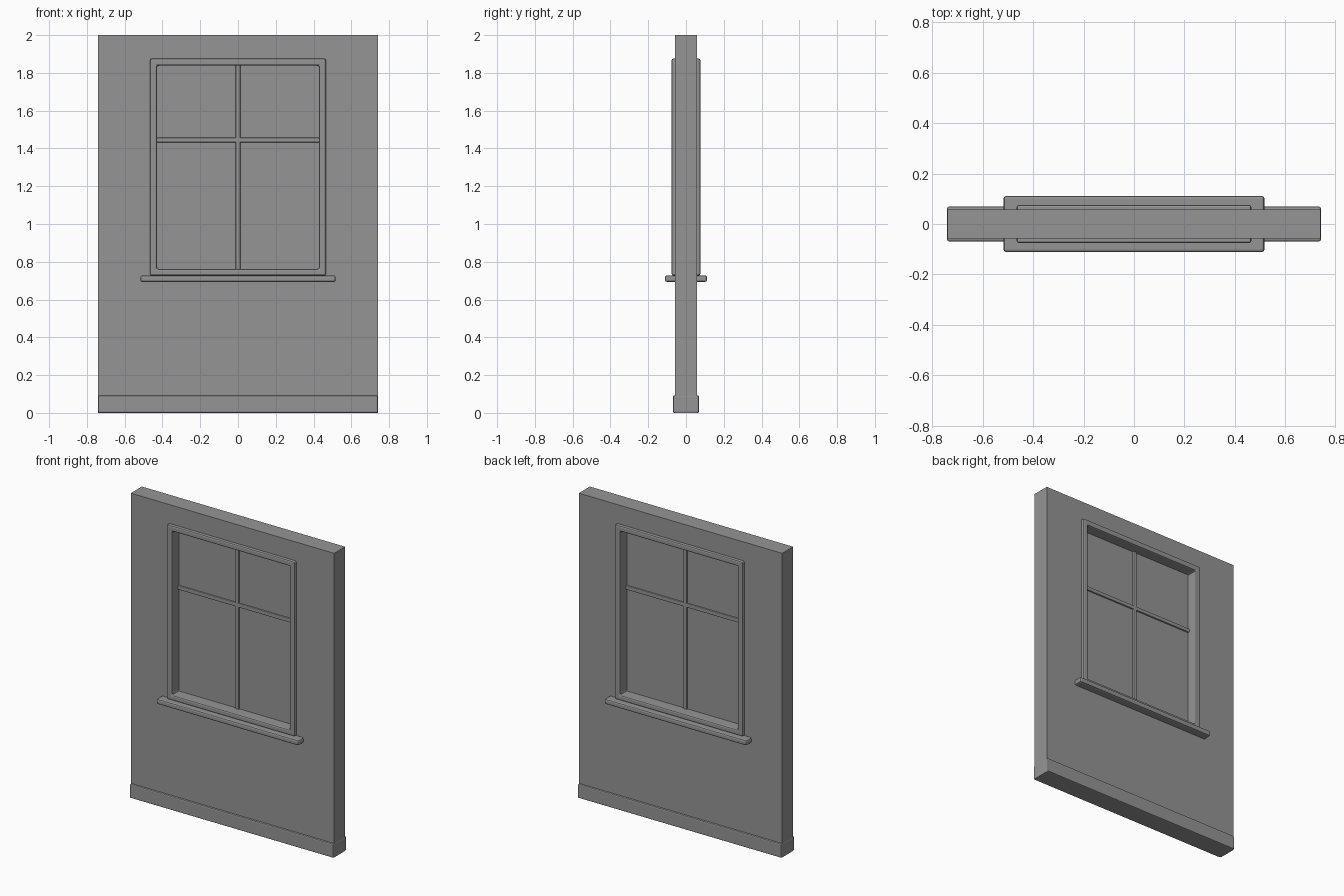
import bpy
import bmesh

cube = bpy.data.objects.get("Cube")
if cube:
    bpy.data.objects.remove(cube, do_unlink=True)

# One plain grey for every part
grey = bpy.data.materials.new("plain_grey")
grey.use_nodes = True
colour = (0.3, 0.3, 0.3, 1)
grey.diffuse_color = colour
grey.node_tree.nodes["Principled BSDF"].inputs["Base Color"].default_value = colour


def finish(name, bm, bevel):
    bmesh.ops.recalc_face_normals(bm, faces=bm.faces[:])
    mesh = bpy.data.meshes.new(name)
    bm.to_mesh(mesh)
    bm.free()
    mesh.materials.append(grey)
    obj = bpy.data.objects.new(name, mesh)
    bpy.context.collection.objects.link(obj)
    if bevel:
        mod = obj.modifiers.new("rounded_edges", "BEVEL")
        mod.width = bevel
        mod.segments = 2
        mod.limit_method = "ANGLE"
    return obj


def box(name, half_x, half_y, z0, z1, bevel=0):
    bm = bmesh.new()
    bmesh.ops.create_cube(bm, size=1)
    for v in bm.verts:
        v.co.x *= 2 * half_x
        v.co.y *= 2 * half_y
        v.co.z = z0 if v.co.z < 0 else z1
    return finish(name, bm, bevel)


def ring(name, outer, inner, half_y, bevel=0):
    """Rectangular slab with a rectangular hole; rects are (half_x, z0, z1)."""
    bm = bmesh.new()

    def loop(rect, y):
        hx, z0, z1 = rect
        return [bm.verts.new((x, y, z)) for x, z in
                ((-hx, z0), (hx, z0), (hx, z1), (-hx, z1))]

    loops = [loop(outer, -half_y), loop(inner, -half_y),
             loop(inner, half_y), loop(outer, half_y)]
    for a, b in zip(loops, loops[1:] + loops[:1]):
        for i in range(4):
            j = (i + 1) % 4
            bm.faces.new((a[i], a[j], b[j], b[i]))
    return finish(name, bm, bevel)


# Wall with window opening, and baseboard wrapped around its foot
ring("wall", (0.74, 0, 2), (0.448, 0.745, 1.858), 0.057)
box("baseboard", 0.741, 0.069, 0, 0.092, 0.007)

# Window casing, sill and pane
ring("window_casing", (0.465, 0.727, 1.876), (0.428, 0.762, 1.838), 0.076, 0.009)
box("window_sill", 0.517, 0.111, 0.693, 0.728, 0.01)
box("window_pane", 0.44, 0.003, 0.75, 1.85)

# Glazing bars
box("vertical_bar", 0.013, 0.013, 0.755, 1.845, 0.005)
box("horizontal_bar", 0.435, 0.013, 1.432, 1.458, 0.005)
